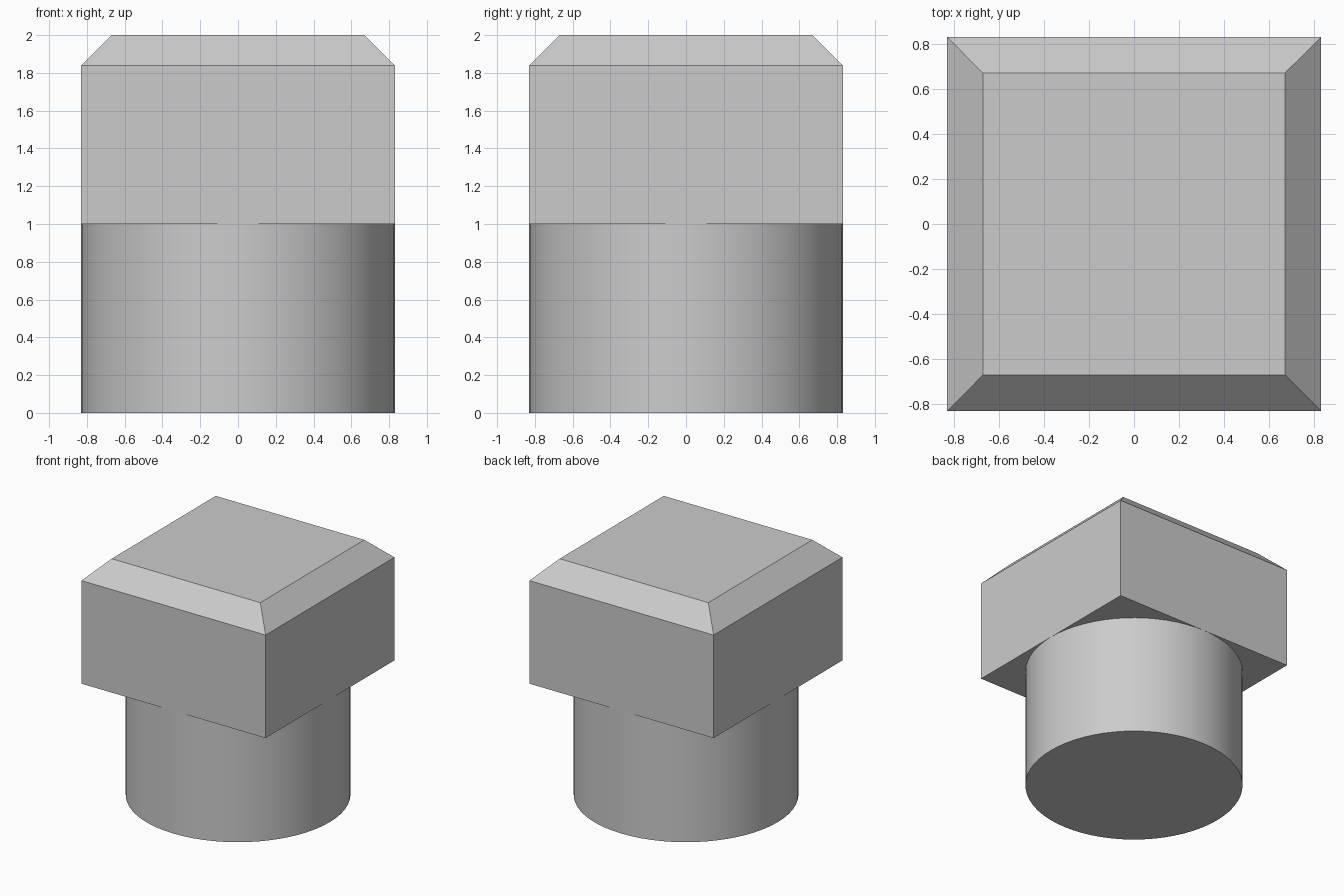
import bpy
import bmesh
import math

HALF = 0.83       # half width of the head, also the shank radius
INSET = 0.16      # how far the chamfer cuts in at the top

cube = bpy.data.objects.get("Cube")
if cube:
    bpy.data.objects.remove(cube, do_unlink=True)

grey = bpy.data.materials.new("plain_grey")
grey.use_nodes = True
color = (0.6, 0.6, 0.6, 1)
grey.diffuse_color = color
grey.node_tree.nodes["Principled BSDF"].inputs["Base Color"].default_value = color


def stack(name, sides, rings, turn=0.0, cap_top=True):
    """Loft a regular prism through (radius, height) rings."""
    bm = bmesh.new()
    loops = []
    for radius, z in rings:
        angles = [turn + math.tau * i / sides for i in range(sides)]
        loops.append([bm.verts.new((radius * math.cos(a), radius * math.sin(a), z))
                      for a in angles])
    for low, high in zip(loops, loops[1:]):
        for i in range(sides):
            j = (i + 1) % sides
            bm.faces.new((low[i], low[j], high[j], high[i]))
    bm.faces.new(loops[0][::-1])
    if cap_top:
        bm.faces.new(loops[-1])
    mesh = bpy.data.meshes.new(name)
    bm.to_mesh(mesh)
    bm.free()
    mesh.materials.append(grey)
    obj = bpy.data.objects.new(name, mesh)
    bpy.context.collection.objects.link(obj)
    return obj


# Square head with a chamfered top
diag = math.sqrt(2)
stack("square_head", 4,
      [(HALF * diag, 1.0), (HALF * diag, 1.84), ((HALF - INSET) * diag, 2.0)],
      turn=math.pi / 4)

# Round shank, open where it meets the head
shank = stack("round_shank", 64, [(HALF, 0.0), (HALF, 1.0)], cap_top=False)
bpy.ops.object.select_all(action="DESELECT")
shank.select_set(True)
bpy.context.view_layer.objects.active = shank
bpy.ops.object.shade_smooth_by_angle(angle=math.radians(30))
